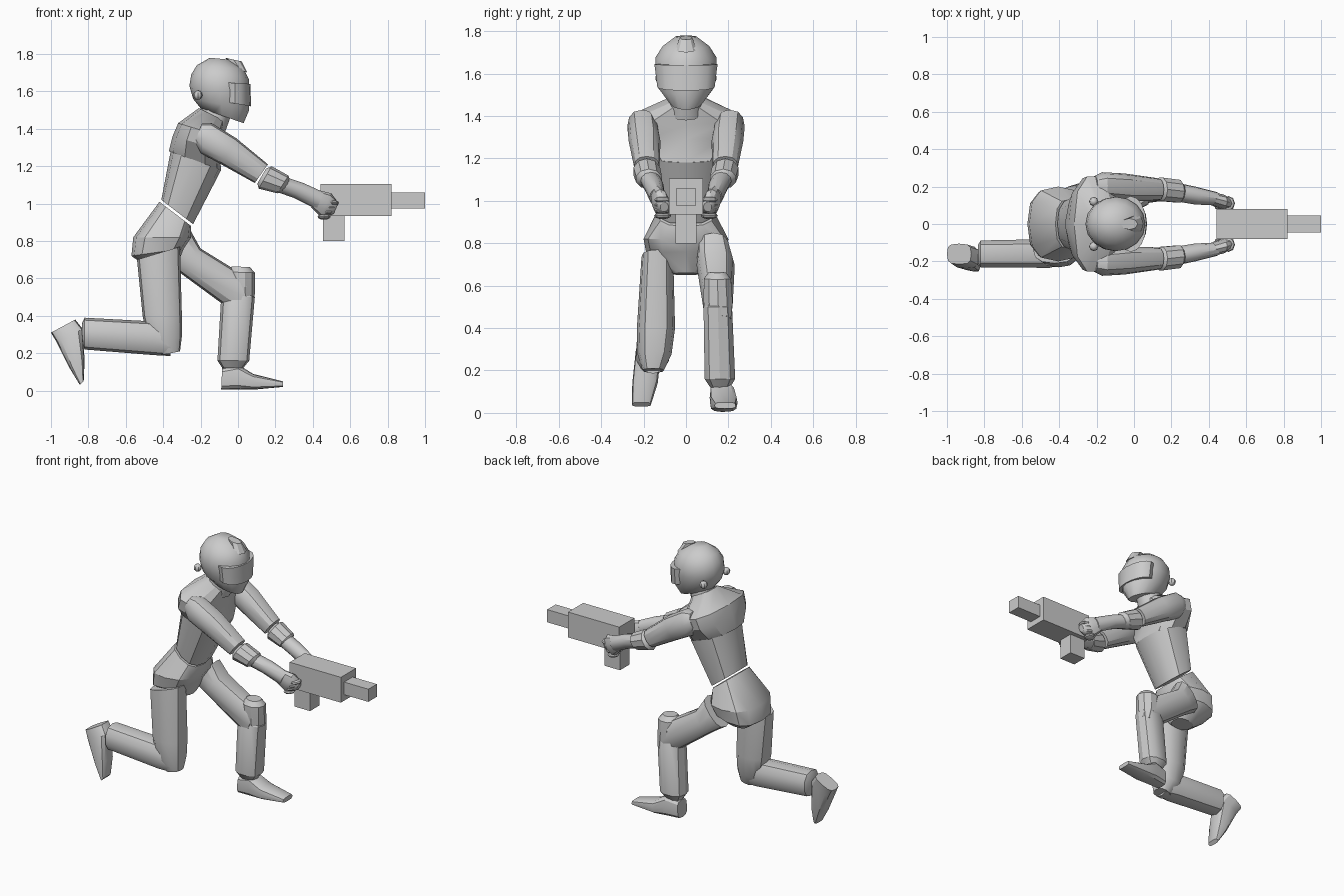
import bpy, bmesh, math
from mathutils import Vector, Matrix

default_cube = bpy.data.objects.get("Cube")
if default_cube:
    bpy.data.objects.remove(default_cube, do_unlink=True)

shade = 0.6
grey = bpy.data.materials.new("plain grey")
grey.use_nodes = True
grey.diffuse_color = (shade, shade, shade, 1)
grey.node_tree.nodes["Principled BSDF"].inputs["Base Color"].default_value = grey.diffuse_color


def finish(name, bm, angle=32):
    """Turn the bmesh into a grey object, smooth except at sharp edges."""
    bmesh.ops.recalc_face_normals(bm, faces=bm.faces)
    mesh = bpy.data.meshes.new(name)
    bm.to_mesh(mesh)
    bm.free()
    mesh.materials.append(grey)
    part = bpy.data.objects.new(name, mesh)
    bpy.context.collection.objects.link(part)
    bpy.ops.object.select_all(action='DESELECT')
    part.select_set(True)
    bpy.context.view_layer.objects.active = part
    bpy.ops.object.shade_smooth_by_angle(angle=math.radians(angle))


def rounded_end(ring, inner, length):
    """Return a smaller ring pushed past the end of a loft."""
    middle, half, width = ring
    outward = (middle - inner[0]).normalized()
    return middle + outward * length, half * 0.65, width * 0.65


def loft(name, profile, y=(0, 0), sides=12, square=1.0, caps=(0, 0), angle=32):
    """Skin a side profile of back x, back z, front x, front z and half width."""
    rings = []
    for i, (back_x, back_z, front_x, front_z, width) in enumerate(profile):
        side_shift = y[0] + (y[1] - y[0]) * i / (len(profile) - 1)
        back = Vector((back_x, side_shift, back_z))
        front = Vector((front_x, side_shift, front_z))
        rings.append(((back + front) / 2, (front - back) / 2, width))
    if caps[0]:
        rings.insert(0, rounded_end(rings[0], rings[1], caps[0]))
    if caps[1]:
        rings.append(rounded_end(rings[-1], rings[-2], caps[1]))

    bm = bmesh.new()
    loops = []
    for middle, half, width in rings:
        loop = []
        for i in range(sides):
            turn = math.tau * i / sides
            along, across = (math.copysign(abs(value) ** square, value)
                             for value in (math.cos(turn), math.sin(turn)))
            loop.append(bm.verts.new(middle + half * along + Vector((0, width * across, 0))))
        loops.append(loop)
    for lower, upper in zip(loops, loops[1:]):
        for i in range(sides):
            j = (i + 1) % sides
            bm.faces.new((lower[i], lower[j], upper[j], upper[i]))
    bm.faces.new(loops[0])
    bm.faces.new(loops[-1])
    finish(name, bm, angle)


def ball(name, centre, size):
    bm = bmesh.new()
    place = Matrix.Translation(centre) @ Matrix.Diagonal((*size, 1))
    bmesh.ops.create_uvsphere(bm, u_segments=8, v_segments=6, radius=1, matrix=place)
    finish(name, bm)


def box(name, back, front, bottom, top, half_width):
    bm = bmesh.new()
    place = (Matrix.Translation(((back + front) / 2, 0, (bottom + top) / 2))
             @ Matrix.Diagonal((front - back, half_width * 2, top - bottom, 1)))
    bmesh.ops.create_cube(bm, size=1, matrix=place)
    finish(name, bm)


# Helmet with a raised visor shell and crown vent
loft("helmet", [
    (-.2, 1.51, .03, 1.43, .08), (-.24, 1.56, .06, 1.5, .13),
    (-.26, 1.63, .06, 1.59, .145), (-.25, 1.69, .06, 1.66, .145),
    (-.22, 1.74, .03, 1.72, .11), (-.15, 1.78, -.05, 1.77, .05)], sides=16, angle=40)
loft("visor", [(-.1, 1.55, .07, 1.52, .135), (-.1, 1.65, .066, 1.64, .149)], sides=16)
loft("crown_vent", [(-.02, 1.73, .05, 1.7, .05), (-.07, 1.78, .02, 1.76, .03)], sides=8)

# Neck and trunk
loft("neck", [(-.22, 1.45, -.07, 1.38, .085), (-.18, 1.56, -.03, 1.49, .07)])
loft("shoulders", [
    (-.37, 1.28, -.09, 1.18, .175), (-.35, 1.36, -.1, 1.29, .255),
    (-.32, 1.43, -.09, 1.36, .265), (-.21, 1.51, -.07, 1.44, .08)], sides=10, square=.8)
loft("waist", [
    (-.41, 1.02, -.24, .89, .135), (-.36, 1.28, -.09, 1.18, .175)], square=.8)
loft("pelvis", [
    (-.42, 1.01, -.25, .88, .135), (-.56, .82, -.25, .82, .2),
    (-.57, .72, -.29, .76, .185), (-.47, .65, -.33, .66, .06)], square=.75)

# Kneeling right leg
loft("right_thigh", [
    (-.54, .7, -.31, .77, .075), (-.51, .4, -.3, .4, .09),
    (-.48, .26, -.3, .29, .08), (-.41, .19, -.31, .21, .05)], y=(-.135, -.155), square=.8)
loft("right_shin", [
    (-.82, .22, -.82, .39, .075), (-.45, .19, -.45, .37, .08),
    (-.36, .185, -.36, .33, .06)], y=(-.16, -.155), sides=10, square=.8, caps=(.015, 0))
loft("right_foot", [
    (-1, .31, -.87, .38, .055), (-.97, .26, -.83, .33, .06),
    (-.9, .12, -.82, .16, .06), (-.845, .03, -.825, .05, .045)], y=(-.16, -.21), square=.6)

# Planted left leg
loft("left_thigh", [
    (-.39, .68, -.25, .85, .075), (-.31, .63, -.2, .76, .09),
    (-.01, .41, .06, .6, .07)], y=(.13, .15), square=.8)
loft("left_knee", [
    (-.06, .635, .09, .63, .067), (-.06, .53, .09, .52, .072),
    (-.01, .42, .085, .46, .06)], y=(.148, .155), sides=10, caps=(.03, 0))
loft("left_shin", [
    (-.09, .5, .09, .5, .07), (-.11, .16, .06, .16, .075)],
    y=(.15, .16), sides=10, square=.8, caps=(.04, .04))
loft("left_foot", [
    (-.09, .005, -.085, .12, .05), (0, .005, 0, .14, .06),
    (.08, .005, .08, .09, .065), (.24, .02, .24, .05, .05)], y=(.165, .185), square=.6)

# Mirrored arms, cuffs, hands, curled fingers and helmet bolts
for side, label in ((1, "left"), (-1, "right")):
    ball(label + "_helmet_bolt", (-.215, side * .12, 1.58), (.025, .025, .025))
    loft(label + "_upper_arm", [
        (-.2, 1.27, -.14, 1.43, .072), (-.09, 1.21, -.01, 1.35, .075),
        (.09, 1.11, .16, 1.21, .06)], y=(side * .205, side * .185), square=.85, caps=(.05, 0))
    loft(label + "_elbow", [
        (.11, 1.08, .18, 1.2, .066), (.21, 1.055, .27, 1.15, .064)],
        y=(side * .185, side * .175), sides=10, caps=(.02, .02))
    loft(label + "_forearm", [
        (.2, 1.065, .26, 1.14, .05), (.3, 1.03, .35, 1.11, .048),
        (.42, .97, .46, 1.06, .036)], y=(side * .17, side * .135))
    loft(label + "_hand", [
        (.39, .98, .44, 1.07, .035), (.44, .93, .5, 1.055, .04),
        (.5, .94, .53, 1.01, .03)], y=(side * .135, side * .105), sides=10, caps=(0, .01))
    for finger in range(4):
        centre = (.46 + .015 * finger, side * .11, .93 + .025 * finger)
        ball(f"{label}_finger_{finger + 1}", centre, (.035, .04, .016))

# Held tool of plain boxes
box("tool_body", back=.44, front=.82, bottom=.935, top=1.105, half_width=.08)
box("tool_barrel", back=.82, front=1, bottom=.975, top=1.06, half_width=.045)
box("tool_grip", back=.455, front=.57, bottom=.8, top=.935, half_width=.05)
